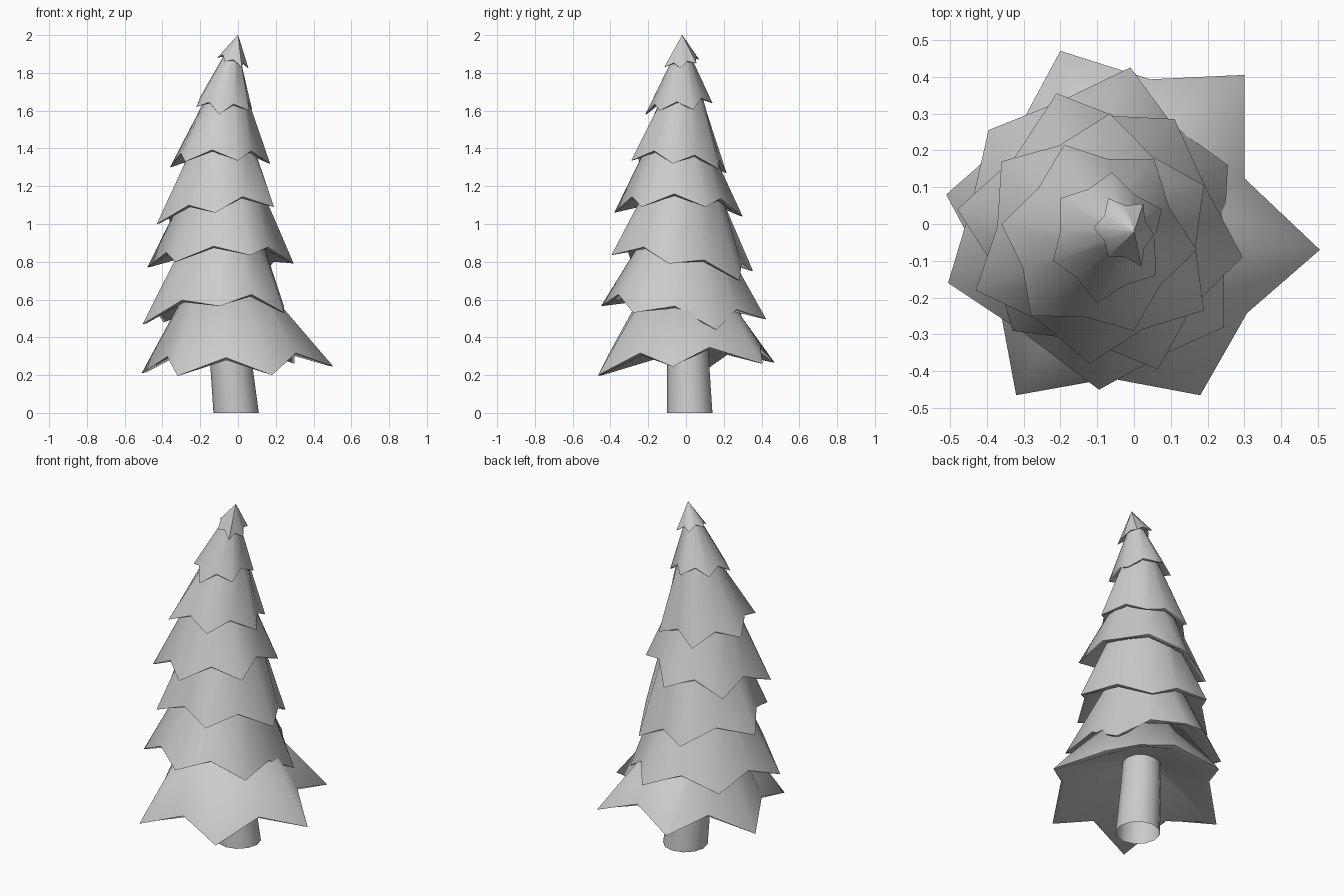
import bpy, bmesh, math
from mathutils import Vector

if "Cube" in bpy.data.objects:
    bpy.data.objects.remove(bpy.data.objects["Cube"])

grey = bpy.data.materials.new("plain_grey")
grey.diffuse_color = (0.6, 0.6, 0.6, 1)
grey.use_nodes = True
grey.node_tree.nodes["Principled BSDF"].inputs["Base Color"].default_value = grey.diffuse_color


def add_object(name, bm, angle):
    me = bpy.data.meshes.new(name)
    bm.to_mesh(me)
    bm.free()
    ob = bpy.data.objects.new(name, me)
    bpy.context.collection.objects.link(ob)
    me.materials.append(grey)
    bpy.ops.object.select_all(action='DESELECT')
    ob.select_set(True)
    bpy.context.view_layer.objects.active = ob
    bpy.ops.object.shade_smooth_by_angle(angle=math.radians(angle))


def bridge(bm, a, b):
    """Quads between two loops of equal length."""
    for i in range(len(a)):
        j = (i + 1) % len(a)
        bm.faces.new((a[i], a[j], b[j], b[i]))


def tier(name, tips, top, radius, rise, hollow, first_notch=0.92, notch=0.92):
    """Ragged skirt: six low tips with raised notches between, a small top ring
    and a shallow hollow underside."""
    top = Vector(top)
    tips = [Vector(t) for t in tips]
    mid = sum(tips, Vector()) / len(tips)
    rim = []
    for i, (a, b) in enumerate(zip(tips, tips[1:] + tips[:1])):
        p = mid.lerp((a + b) / 2, notch if i else first_notch)
        p.z = (a.z + b.z) / 2 + rise
        rim += [a, p]

    def ring(centre, r):
        out = []
        for p in rim:
            d = (p - mid).xy.normalized() * r
            out.append(bm.verts.new(centre + Vector((d.x, d.y, 0))))
        return out

    bm = bmesh.new()
    low = [bm.verts.new(p) for p in rim]
    high = ring(top, max(radius, 0.001))
    # Lip: turns slightly inward, deeper at the notches than at the tips
    lip = []
    for k, p in enumerate(rim):
        q = p.lerp(Vector((mid.x, mid.y, p.z)), 0.05)
        q.z -= 0.15 * rise if k % 2 else -0.05 * rise
        lip.append(bm.verts.new(q))
    inner = ring(Vector((mid.x * .5 + top.x * .5, mid.y * .5 + top.y * .5, mid.z + hollow)),
                 (tips[0] - mid).xy.length * 0.2)
    bridge(bm, low, high)
    bridge(bm, lip, low)
    bridge(bm, inner, lip)
    bm.faces.new(high)
    bm.faces.new(inner[::-1])
    bmesh.ops.recalc_face_normals(bm, faces=bm.faces)
    add_object(name, bm, 60)


# Foliage tiers from the ground up: tips, top ring centre, ring radius, notch rise, hollow depth
tier("branch_tier_1", [(.505, -.07, .245), (.30, .405, .26), (-.20, .47, .265),
     (-.51, .08, .21), (-.32, -.465, .195), (.18, -.465, .20)],
     (-.06, -.01, .66), .21, .095, .22, first_notch=.75, notch=.9)
tier("branch_tier_2", [(.255, .16, .44), (-.01, .425, .495), (-.395, .255, .48),
     (-.505, -.16, .47), (-.095, -.45, .565), (.245, -.28, .53)],
     (-.08, -.02, .93), .205, .08, .2, notch=.98)
tier("branch_tier_3", [(.295, -.09, .79), (.11, .285, .70), (-.21, .355, .75),
     (-.48, .04, .77), (-.33, -.29, .80), (.065, -.395, .835)],
     (-.075, -.025, 1.17), .21, .065, .18, first_notch=.98)
tier("branch_tier_4", [(.19, .105, 1.09), (-.065, .30, 1.04), (-.36, .17, 1.0),
     (-.43, -.18, 1.0), (-.12, -.38, 1.06), (.19, -.235, 1.09)],
     (-.085, -.04, 1.42), .165, .07, .17)
tier("branch_tier_5", [(.17, -.07, 1.32), (.055, .175, 1.29), (-.19, .215, 1.27),
     (-.36, .0, 1.30), (-.28, -.25, 1.33), (0, -.29, 1.335)],
     (-.06, -.02, 1.67), .11, .06, .14)
tier("branch_tier_6", [(.075, .04, 1.605), (-.06, .14, 1.64), (-.20, .07, 1.64),
     (-.22, -.10, 1.62), (-.10, -.215, 1.58), (.06, -.14, 1.60)],
     (-.03, -.02, 1.90), .04, .045, .09)
tier("branch_tier_7", [(.055, -.03, 1.825), (.025, .055, 1.85), (-.07, .07, 1.87),
     (-.11, -.01, 1.88), (-.07, -.09, 1.86), (.02, -.115, 1.83)],
     (0, -.02, 2.0), 0, .025, .04, first_notch=.85, notch=.85)

# Leaning trunk, an open tube
bm = bmesh.new()
sides = 12
rings = []
for cx, cy, z, r in ((-.01, .02, 0, .12), (-.04, .01, .3, .11), (-.06, 0, .6, .095)):
    rings.append([bm.verts.new((cx + r * math.cos(k * math.tau / sides),
                                cy + r * math.sin(k * math.tau / sides), z)) for k in range(sides)])
for a, b in zip(rings, rings[1:]):
    bridge(bm, a, b)
add_object("trunk", bm, 40)
